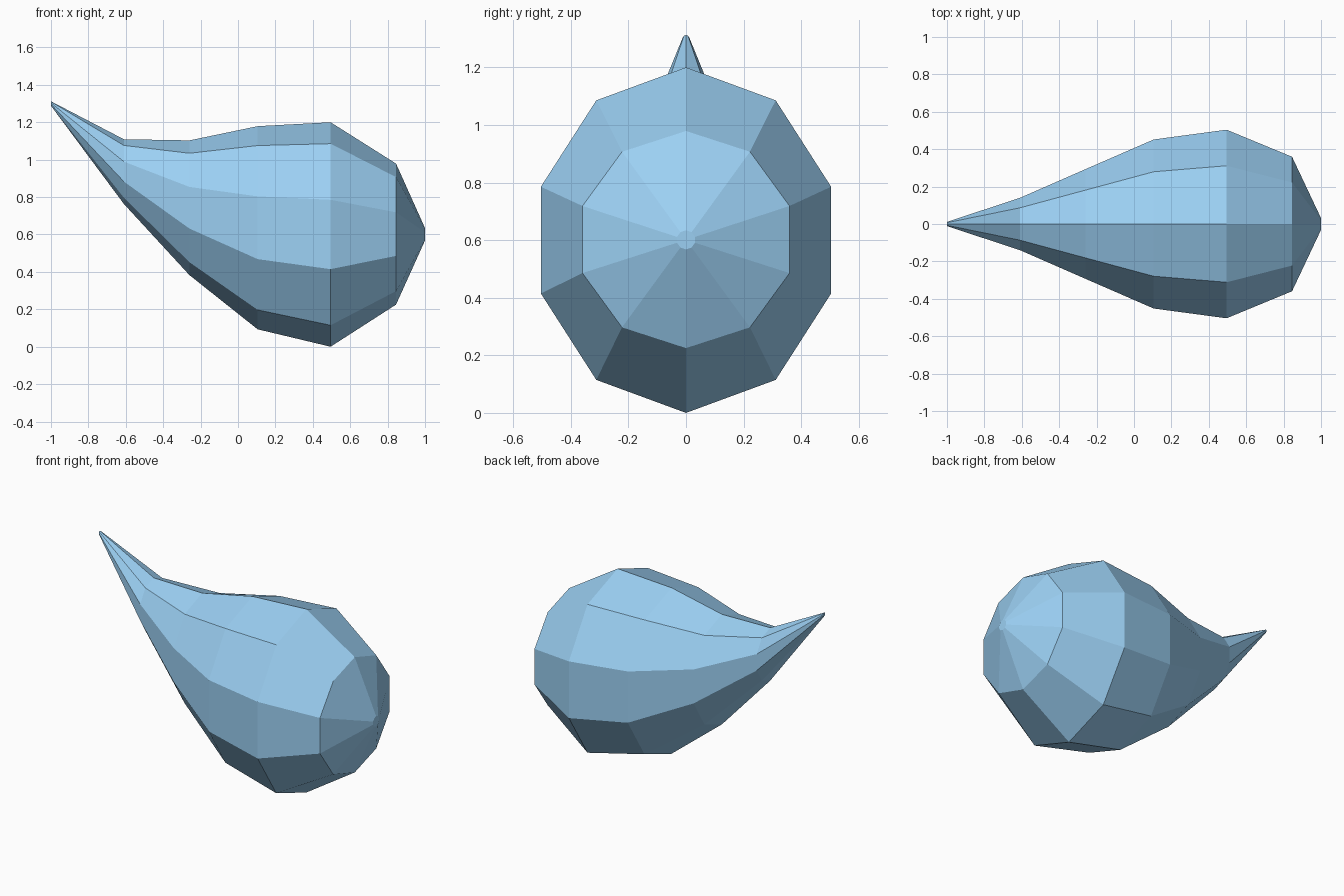
import bpy, bmesh
from math import sin, cos, pi

if "Cube" in bpy.data.objects:
    bpy.data.objects.remove(bpy.data.objects["Cube"])

SIDES = 10
# Cross-sections from tail tip to nose: x, centre z, half width, half height
SECTIONS = [
    (-1.00, 1.302, 0.012, 0.012),
    (-0.61, 0.938, 0.147, 0.173),
    (-0.26, 0.745, 0.308, 0.360),
    (0.105, 0.638, 0.475, 0.543),
    (0.495, 0.602, 0.530, 0.600),
    (0.845, 0.604, 0.378, 0.377),
    (1.00, 0.603, 0.033, 0.033),
]

# Teardrop body: ten-sided upright rings bridged together
bm = bmesh.new()
rings = []
for x, z, ry, rz in SECTIONS:
    angles = [2 * pi * i / SIDES for i in range(SIDES)]
    rings.append([bm.verts.new((x, ry * sin(a), z + rz * cos(a))) for a in angles])
for a, b in zip(rings, rings[1:]):
    for i in range(SIDES):
        j = (i + 1) % SIDES
        bm.faces.new((a[i], a[j], b[j], b[i]))

# Small end caps
bm.faces.new(rings[0])
bm.faces.new(rings[-1])
bmesh.ops.recalc_face_normals(bm, faces=bm.faces)

# Rest on the ground
low = min(v.co.z for v in bm.verts)
bmesh.ops.translate(bm, verts=bm.verts, vec=(0, 0, -low))

mesh = bpy.data.meshes.new("droplet")
bm.to_mesh(mesh)
bm.free()
body = bpy.data.objects.new("droplet", mesh)
bpy.context.collection.objects.link(body)

# Light blue
blue = bpy.data.materials.new("light_blue")
blue.diffuse_color = (0.33, 0.63, 0.90, 1)
blue.use_nodes = True
blue.node_tree.nodes["Principled BSDF"].inputs["Base Color"].default_value = blue.diffuse_color
mesh.materials.append(blue)
